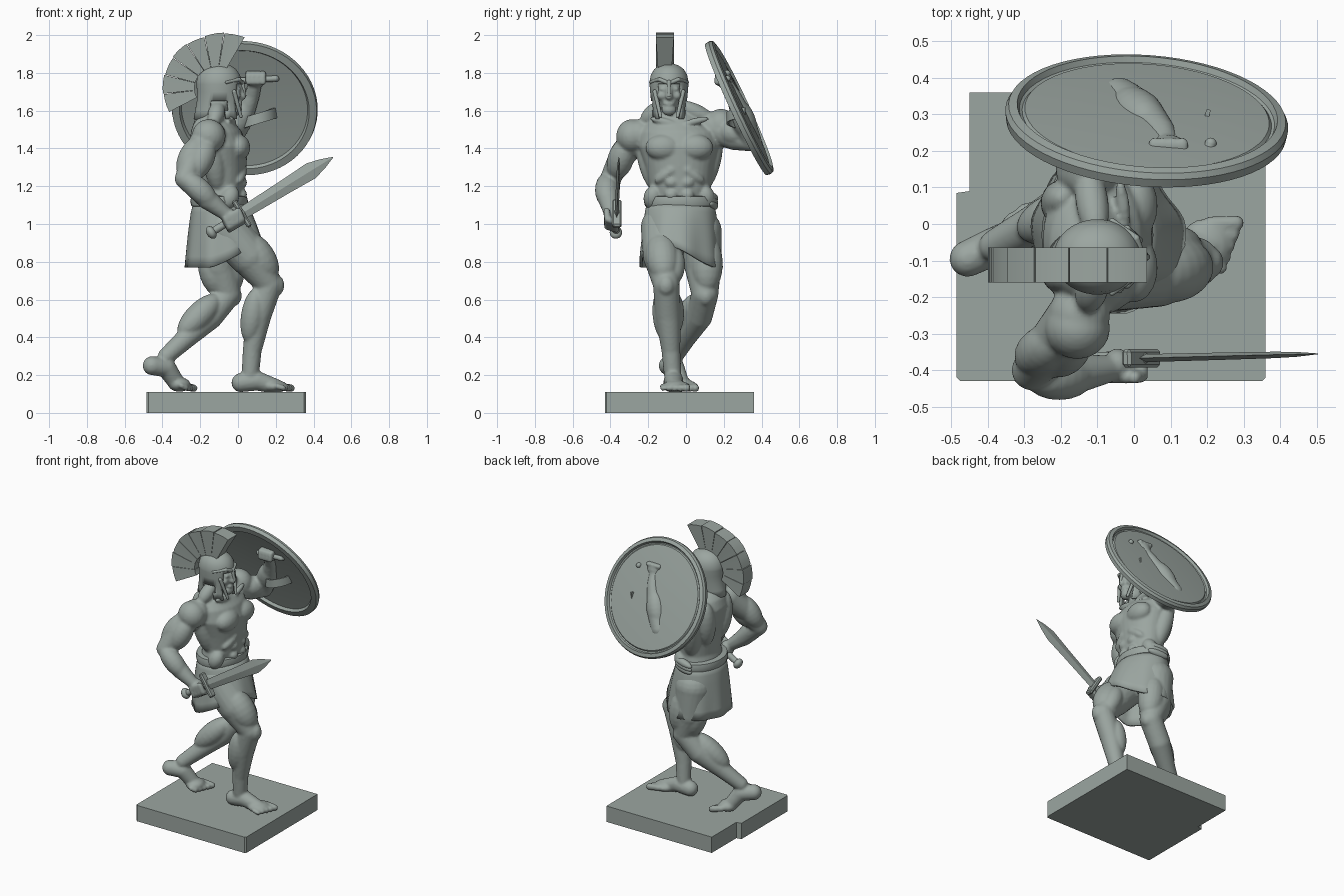
import bpy
import bmesh
from math import sin, cos, pi, radians
from mathutils import Vector, Matrix

if "Cube" in bpy.data.objects:
    bpy.data.objects.remove(bpy.data.objects["Cube"])

stone = bpy.data.materials.new("grey_green_stone")
stone.use_nodes = True
COLOUR = (0.33, 0.38, 0.355, 1)
stone.diffuse_color = COLOUR
stone.node_tree.nodes["Principled BSDF"].inputs["Base Color"].default_value = COLOUR


def finish(name, bm, angle=35, matrix=None):
    """Turn a bmesh into a named object with smooth shading and sharp edges."""
    bmesh.ops.recalc_face_normals(bm, faces=bm.faces)
    mesh = bpy.data.meshes.new(name)
    bm.to_mesh(mesh)
    bm.free()
    mesh.materials.append(stone)
    for face in mesh.polygons:
        face.use_smooth = True
    mesh.set_sharp_from_angle(angle=radians(angle))
    obj = bpy.data.objects.new(name, mesh)
    bpy.context.collection.objects.link(obj)
    if matrix:
        obj.matrix_world = matrix
    return obj


def place(centre, direction=(0, 0, 1), size=(1, 1, 1)):
    turn = Vector(direction).to_track_quat('Z', 'Y')
    return Matrix.LocRotScale(Vector(centre), turn, Vector(size))


def ball(bm, centre, size, direction=(0, 0, 1)):
    bmesh.ops.create_uvsphere(bm, u_segments=20, v_segments=12, radius=1,
                              matrix=place(centre, direction, size))


def muscle(bm, start, end, radius):
    a, b = Vector(start), Vector(end)
    ball(bm, (a + b) / 2, (radius, radius, (b - a).length / 2), b - a)


def limb(bm, *points):
    """Tapered tube through (x, y, z, radius) points with round joints."""
    for p in points:
        ball(bm, p[:3], (p[3],) * 3)
    for p, q in zip(points, points[1:]):
        a, b = Vector(p[:3]), Vector(q[:3])
        bmesh.ops.create_cone(bm, cap_ends=True, segments=20, radius1=p[3], radius2=q[3],
                              depth=(b - a).length, matrix=place((a + b) / 2, b - a))


def loft(bm, rings, caps=True):
    """Skin a list of point rings."""
    loops = [[bm.verts.new(p) for p in ring] for ring in rings]
    n = len(loops[0])
    for low, high in zip(loops, loops[1:]):
        for i in range(n):
            j = (i + 1) % n
            bm.faces.new((low[i], low[j], high[j], high[i]))
    if caps:
        bm.faces.new(loops[0])
        bm.faces.new(loops[-1])


def oval(x, y, z, rx, ry, n=32):
    return [(x + rx * cos(2 * pi * i / n), y + ry * sin(2 * pi * i / n), z) for i in range(n)]


def extrude_outline(bm, outline, depth):
    """Prism from a flat outline of 3D points."""
    loft(bm, [outline, [Vector(p) + Vector(depth) for p in outline]])


def remesh(obj, size):
    mod = obj.modifiers.new("merge", 'REMESH')
    mod.mode, mod.voxel_size, mod.use_smooth_shade = 'VOXEL', size, True
    mod = obj.modifiers.new("soften", 'SMOOTH')
    mod.factor, mod.iterations = 0.5, 2


# Plinth with a broken back corner
bm = bmesh.new()
extrude_outline(bm, [(-.485, -.42, 0), (-.475, -.43, 0), (.35, -.43, 0), (.36, -.42, 0), (.36, .36, 0),
                     (-.45, .36, 0), (-.45, .09, 0), (-.485, .085, 0)], (0, 0, .11))
finish("plinth", bm, 20)

# Torso and neck
bm = bmesh.new()
loft(bm, [oval(*s) for s in (
    (-.1, -.03, .93, .12, .17), (-.11, -.03, 1.08, .12, .17), (-.085, -.03, 1.18, .12, .16),
    (-.085, -.035, 1.3, .13, .18), (-.095, -.04, 1.41, .145, .21), (-.115, -.045, 1.49, .135, .2),
    (-.13, -.06, 1.55, .1, .14), (-.12, -.08, 1.6, .07, .08), (-.09, -.09, 1.7, .065, .07))])
for side in (-1, 1):
    y = -.035
    ball(bm, (.0, y + side * .085, 1.405), (.065, .095, .07))
    muscle(bm, (-.16, y + side * .2, 1.5), (-.1, y + side * .12, 1.17), .06)
    muscle(bm, (-.2, y + side * .11, 1.56), (-.18, y + side * .07, 1.25), .065)
    muscle(bm, (-.13, y + side * .2, 1.53), (-.1, -.08 + side * .04, 1.64), .045)
    muscle(bm, (-.02, y + side * .13, 1.2), (-.07, y + side * .15, 1.08), .05)
    muscle(bm, (.03, y + side * .02, 1.3), (.0, y + side * .13, 1.22), .028)
    muscle(bm, (-.02, y + side * .02, 1.53), (-.04, y + side * .16, 1.56), .018)
    for row in range(3):
        ball(bm, (.022, y + side * .042, 1.285 - row * .065), (.026, .035, .03))

# Front leg
limb(bm, (-.07, -.12, .98, .12), (.06, -.12, .83, .108), (.165, -.105, .68, .07),
     (.11, -.095, .52, .068), (.075, -.08, .33, .05), (.065, -.07, .2, .046))
muscle(bm, (.02, -.14, .95), (.19, -.11, .7), .09)
muscle(bm, (.08, -.06, .88), (.16, -.07, .68), .06)
muscle(bm, (.1, -.13, .66), (.055, -.1, .37), .062)
muscle(bm, (.1, -.06, .64), (.06, -.07, .4), .055)
ball(bm, (.205, -.105, .675), (.04, .045, .055))

# Back leg
limb(bm, (-.11, .07, .96, .12), (-.1, .09, .78, .1), (-.055, .1, .63, .072),
     (-.15, .07, .51, .07), (-.27, .0, .4, .055), (-.38, -.06, .3, .045))
muscle(bm, (-.07, .11, .95), (-.03, .11, .63), .085)
muscle(bm, (-.16, .08, .9), (-.1, .09, .62), .08)
muscle(bm, (-.1, .06, .62), (-.31, -.02, .41), .07)
ball(bm, (-.025, .105, .62), (.045, .045, .055))

# Front foot and toes
limb(bm, (.015, -.07, .16, .05), (.1, -.065, .17, .052), (.2, -.06, .14, .04))
ball(bm, (.195, -.055, .14), (.07, .07, .033))
# Back foot with raised heel
limb(bm, (-.455, -.095, .25, .05), (-.38, -.06, .24, .052), (-.33, -.03, .165, .045))
ball(bm, (-.31, -.025, .15), (.06, .065, .038))
for toe in range(5):
    spread = toe * .031
    thick = .021 - toe * .0015
    limb(bm, (.21, .0 - spread, .14, thick), (.28 - toe * .01, .003 - spread, .131, thick))
    limb(bm, (-.3, .035 - spread, .145, thick), (-.235 - toe * .01, .05 - spread, .131, thick))

# Sword arm
limb(bm, (-.15, -.25, 1.47, .085), (-.23, -.34, 1.36, .068), (-.28, -.4, 1.24, .055),
     (-.16, -.41, 1.13, .055), (-.06, -.395, 1.05, .036))
ball(bm, (-.155, -.285, 1.465), (.09, .085, .09))
muscle(bm, (-.15, -.31, 1.45), (-.24, -.38, 1.24), .07)
muscle(bm, (-.2, -.31, 1.46), (-.3, -.38, 1.25), .065)
muscle(bm, (-.29, -.42, 1.26), (-.12, -.42, 1.1), .062)
ball(bm, (-.045, -.385, 1.03), (.04, .045, .055))

# Shield arm
limb(bm, (-.13, .15, 1.51, .085), (-.08, .26, 1.46, .07), (-.04, .345, 1.44, .056),
     (.02, .305, 1.55, .058), (.075, .25, 1.68, .04), (.09, .215, 1.74, .035))
ball(bm, (-.125, .185, 1.52), (.09, .085, .09))
muscle(bm, (-.1, .17, 1.5), (-.03, .33, 1.47), .07)
muscle(bm, (-.04, .345, 1.44), (.06, .26, 1.66), .066)
ball(bm, (.095, .2, 1.765), (.055, .045, .045))

# Curled fingers of both fists
for finger in range(4):
    step = finger * .026
    x, z = -.065 + step * .85, .995 + step * .5
    limb(bm, (x, -.42, z + .035, .018), (x + .02, -.415, z - .01, .018), (x + .02, -.37, z - .025, .017))
    x = .055 + step
    limb(bm, (x, .22, 1.8, .017), (x, .17, 1.79, .017), (x, .165, 1.75, .016))

# Face
ball(bm, (-.07, -.09, 1.7), (.085, .078, .115))
ball(bm, (-.01, -.09, 1.605), (.032, .04, .032))
ball(bm, (.005, -.09, 1.637), (.02, .032, .01))
limb(bm, (.01, -.09, 1.73, .014), (.025, -.09, 1.675, .019))
for side in (-1, 1):
    ball(bm, (.0, -.09 + side * .035, 1.715), (.016, .018, .011))
    ball(bm, (-.01, -.09 + side * .04, 1.68), (.025, .025, .025))
remesh(finish("body", bm), .009)

# Kilt, its hem lifted over the leading thigh
bm = bmesh.new()
rings = []
for step in range(7):
    t = step / 6
    ring = []
    for i in range(64):
        a = 2 * pi * i / 64
        lift = max(0, cos(a + .45)) ** 2
        fold = 1 + .025 * t * sin(9 * a)
        ring.append((-.1 + .015 * t + (.135 + t ** .7 * (.06 + .04 * lift)) * cos(a) * fold,
                     -.03 + (.175 + .045 * t ** .7) * sin(a) * fold,
                     1.12 - t * (.35 - .12 * lift)))
    rings.append(ring)
loft(bm, rings, caps=False)
kilt = finish("kilt", bm)
kilt.modifiers.new("cloth", 'SOLIDIFY').thickness = .016

# Rolled belt
bm = bmesh.new()
loft(bm, [oval(-.1, -.03, z, .135 + out, .175 + out) for z, out in
          ((1.09, 0), (1.095, .012), (1.12, .018), (1.145, .012), (1.15, -.01))])
for i in range(3):
    muscle(bm, (-.01, .13, 1.15 - i * .02), (-.15, .155, 1.13 - i * .02), .025)
finish("belt", bm)

# Helmet shell with face opening and notches behind the cheek guards
bm = bmesh.new()
loft(bm, [oval(*s, 48) for s in (
    (-.1, -.09, 1.555, .135, .088), (-.1, -.09, 1.6, .127, .092), (-.1, -.09, 1.65, .118, .095),
    (-.1, -.09, 1.7, .117, .1), (-.1, -.09, 1.74, .12, .103), (-.1, -.09, 1.755, .12, .103),
    (-.1, -.09, 1.79, .11, .096), (-.1, -.09, 1.82, .09, .078), (-.1, -.09, 1.84, .06, .05),
    (-.1, -.09, 1.85, .02, .02))])
for face in list(bm.faces):
    c = face.calc_center_median()
    opening = c.x > -.05 and abs(c.y + .09) < .062 and c.z < 1.745
    notch = c.z < 1.65 and -.14 < c.x < -.06
    if opening or notch or c.z < 1.556:
        bm.faces.remove(face)
helmet = finish("helmet", bm)
helmet.modifiers.new("plate", 'SOLIDIFY').thickness = .014

# Brow ridge, nose guard and ear ridges
bm = bmesh.new()
for side in (-1, 1):
    limb(bm, (.022, -.09, 1.745, .01), (.005, -.09 + side * .05, 1.765, .011), (-.06, -.09 + side * .098, 1.75, .008))
    limb(bm, (-.02, -.09 + side * .075, 1.7, .012), (.015, -.09 + side * .045, 1.57, .009))
limb(bm, (.022, -.09, 1.75, .012), (.035, -.09, 1.68, .009))
finish("helmet_trim", bm)

# Crest of separate plume blocks
bm = bmesh.new()
blocks = 7
for i in range(blocks):
    rows = []
    for k in range(4):
        a = radians(60 + 148 * (i + .97 * k / 3) / blocks)
        outer = .275 + .035 * max(0, 1 - (i + k / 3) / 2) + .004 * (i % 2)
        rows.append([(-.12 + r * cos(a), -.112 + s * w, 1.72 + r * sin(a))
                     for r, s, w in ((.11, -1, .036), (outer, -1, .048), (outer, 1, .048), (.11, 1, .036))])
    loft(bm, rows)
finish("crest", bm)

# Round shield turned from a profile, facing out and up
bm = bmesh.new()
profile = ((.002, .02), (.2, .018), (.335, .01), (.342, .002), (.35, .006), (.357, .022), (.38, .016),
           (.388, .0), (.384, -.025), (.345, -.028), (.335, -.01), (.2, -.002), (.002, 0))
loft(bm, [oval(0, 0, h, r, r, 64) for r, h in profile])
finish("shield", bm, 30, place((.035, .287, 1.617), (.07, .9, .42)))

# Shield grip and curved arm strap
bm = bmesh.new()
limb(bm, (.02, .2, 1.76, .016), (.2, .19, 1.77, .016), (.21, .22, 1.77, .016))
finish("shield_grip", bm)
bm = bmesh.new()
rows = []
for i in range(13):
    a = pi * (1.1 + .85 * i / 12)
    x, y = .11 + .095 * cos(a), .33 + .11 * sin(a)
    rows.append([(x + u * cos(a), y + u * sin(a), 1.56 + v + .03 * cos(a))
                 for u, v in ((-.006, -.028), (.006, -.028), (.006, .028), (-.006, .028))])
loft(bm, rows)
finish("shield_strap", bm)

# Sword: local z runs to the tip, local y across the blade
along = Vector((.485, .012, .3)).normalized()
across = Vector((-.3, 0, .485)).normalized()
frame = Matrix((across.cross(along), across, along)).transposed().to_4x4()
frame.translation = (.02, -.367, 1.055)
bm = bmesh.new()
loft(bm, [[(.011 * k, 0, z), (0, w, z), (-.011 * k, 0, z), (0, -w, z)]
          for z, w, k in ((0, .033, 1), (.28, .04, .9), (.43, .046, .8), (.5, .028, .6), (.568, .002, .1))])
finish("blade", bm, 15, frame)
bm = bmesh.new()
bmesh.ops.create_cube(bm, size=1, matrix=Matrix.Diagonal((.05, .165, .028, 1)))
bmesh.ops.bevel(bm, geom=bm.edges[:], offset=.008, segments=1, affect='EDGES')
finish("guard", bm, 20, frame)
bm = bmesh.new()
limb(bm, (0, 0, 0, .02), (0, 0, -.18, .02))
ball(bm, (0, 0, -.19), (.033, .036, .025))
finish("hilt", bm, 35, frame)
